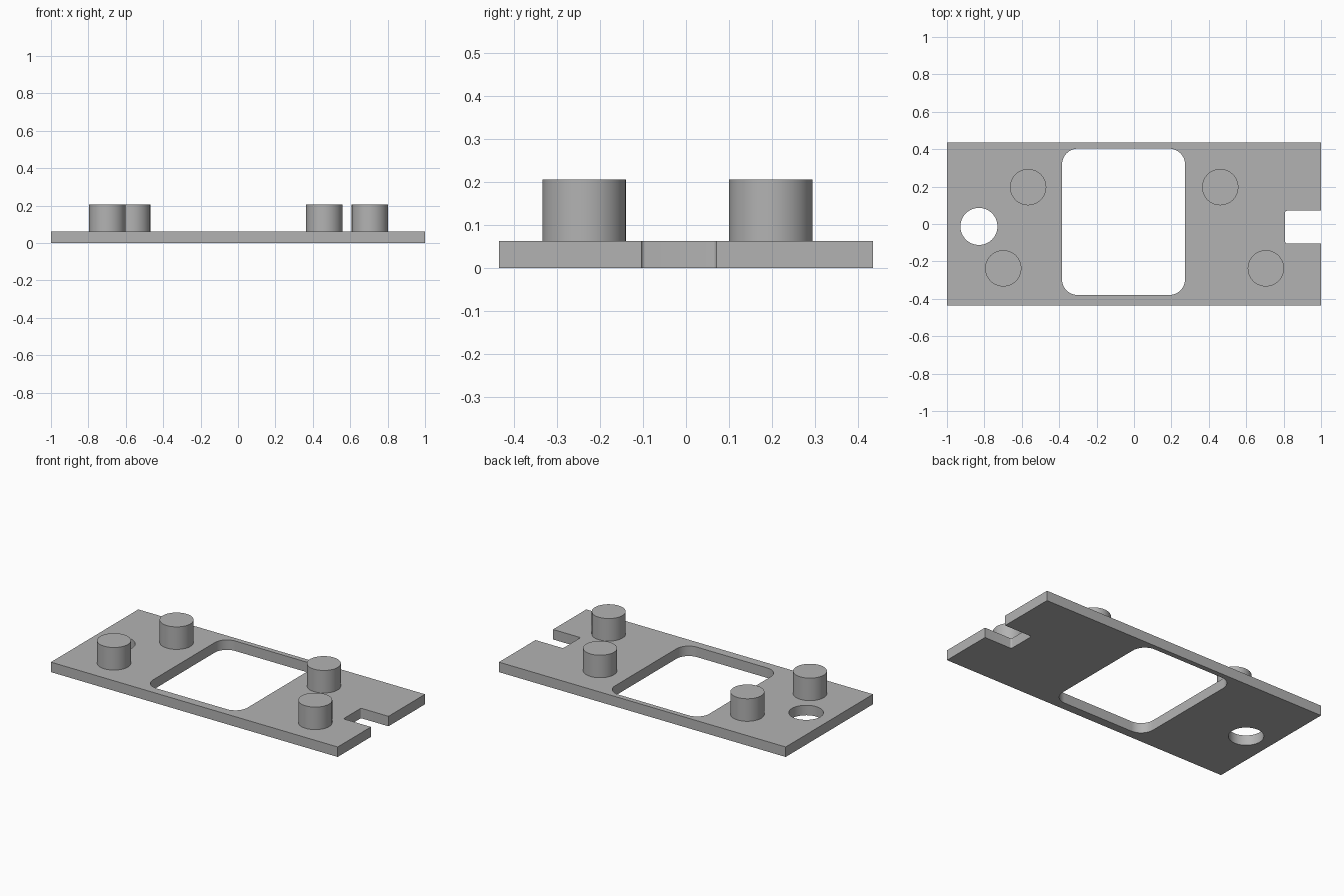
import bpy, bmesh, math

if "Cube" in bpy.data.objects:
    bpy.data.objects.remove(bpy.data.objects["Cube"])

PLATE_TOP = 0.063
POST_TOP = 0.205

grey = bpy.data.materials.new("plain grey")
grey.diffuse_color = (0.45, 0.45, 0.45, 1)
grey.use_nodes = True
grey.node_tree.nodes["Principled BSDF"].inputs["Base Color"].default_value = grey.diffuse_color


def arc(cx, cy, r, start, end, steps):
    """Points on an arc, angles in degrees."""
    return [(cx + r * math.cos(math.radians(start + (end - start) * i / steps)),
             cy + r * math.sin(math.radians(start + (end - start) * i / steps)))
            for i in range(steps + 1)]


def circle(cx, cy, r, sides=64):
    return arc(cx, cy, r, 0, 360, sides)[:-1]


def rounded_rect(x0, x1, y0, y1, r):
    return (arc(x1 - r, y1 - r, r, 0, 90, 12) + arc(x0 + r, y1 - r, r, 90, 180, 12)
            + arc(x0 + r, y0 + r, r, 180, 270, 12) + arc(x1 - r, y0 + r, r, 270, 360, 12))


def extruded(name, loops, z0, z1):
    """Solid from an outline plus optional hole loops."""
    bm = bmesh.new()
    edges = []
    for loop in loops:
        vs = [bm.verts.new((x, y, z0)) for x, y in loop]
        edges += [bm.edges.new((vs[i - 1], vs[i])) for i in range(len(vs))]
    bmesh.ops.triangle_fill(bm, edges=edges, use_beauty=True, use_dissolve=False)
    res = bmesh.ops.extrude_face_region(bm, geom=bm.faces[:], use_keep_orig=True)
    top = [g for g in res["geom"] if isinstance(g, bmesh.types.BMVert)]
    bmesh.ops.translate(bm, verts=top, vec=(0, 0, z1 - z0))
    bmesh.ops.recalc_face_normals(bm, faces=bm.faces[:])
    mesh = bpy.data.meshes.new(name)
    bm.to_mesh(mesh)
    bm.free()
    mesh.materials.append(grey)
    obj = bpy.data.objects.new(name, mesh)
    bpy.context.collection.objects.link(obj)
    bpy.ops.object.select_all(action='DESELECT')
    obj.select_set(True)
    bpy.context.view_layer.objects.active = obj
    bpy.ops.object.shade_smooth_by_angle(angle=math.radians(30))
    return obj


# Base plate: outline with a slot in the right edge, large window and round hole
f = 0.01  # small fillet in the slot's inner corners
slot_x, slot_y0, slot_y1 = 0.808, -0.104, 0.071
outline = ([(-1, -0.435), (1, -0.435), (1, slot_y0)]
           + arc(slot_x + f, slot_y0 + f, f, 270, 180, 5)
           + arc(slot_x + f, slot_y1 - f, f, 180, 90, 5)
           + [(1, slot_y1), (1, 0.435), (-1, 0.435)])
window = rounded_rect(-0.385, 0.273, -0.38, 0.403, 0.085)
hole = circle(-0.829, -0.013, 0.099)
extruded("base_plate", [outline, window, hole], 0, PLATE_TOP)

# Four round posts
posts = {"back_left_post": (-0.566, 0.197), "front_left_post": (-0.699, -0.237),
         "back_right_post": (0.461, 0.197), "front_right_post": (0.705, -0.237)}
for name, (x, y) in posts.items():
    extruded(name, [circle(x, y, 0.097)], PLATE_TOP, POST_TOP)
